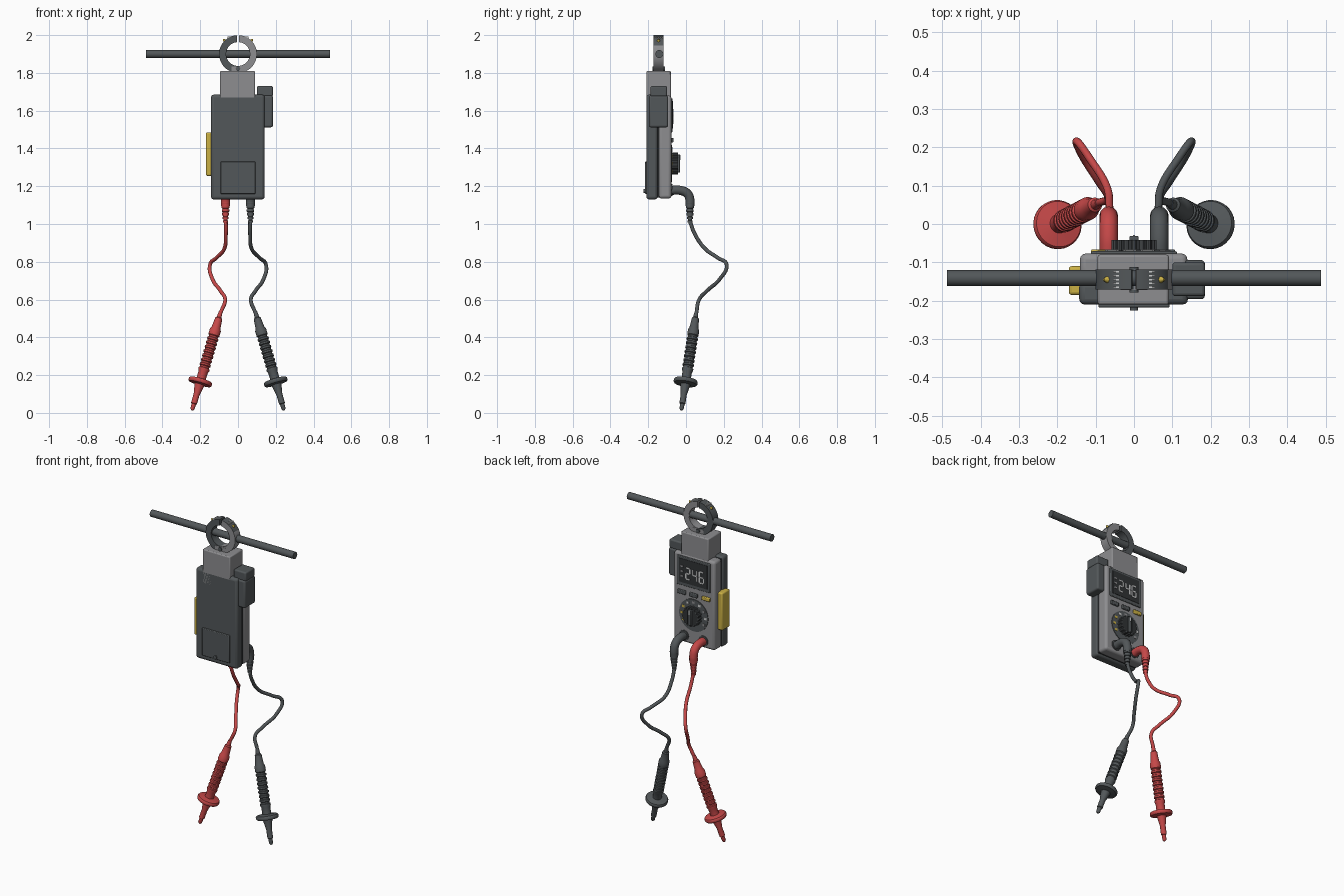
import bpy, bmesh, math
from mathutils import Vector, Matrix

if "Cube" in bpy.data.objects:
    bpy.data.objects.remove(bpy.data.objects["Cube"])


def material(name, r, g, b):
    m = bpy.data.materials.new(name)
    m.diffuse_color = (r, g, b, 1)
    m.use_nodes = True
    m.node_tree.nodes["Principled BSDF"].inputs["Base Color"].default_value = m.diffuse_color
    return m


DARK = material("charcoal", 0.085, 0.095, 0.1)
GREY = material("mid grey", 0.27, 0.27, 0.28)
RED = material("red", 0.56, 0.065, 0.065)
YELLOW = material("yellow", 0.6, 0.44, 0.06)
BLACK = material("near black", 0.03, 0.033, 0.036)
PALE = material("pale grey", 0.62, 0.63, 0.63)


def finish(name, bm, mats, matrix=None, bevel=0, segments=3):
    bmesh.ops.recalc_face_normals(bm, faces=bm.faces)
    me = bpy.data.meshes.new(name)
    bm.to_mesh(me)
    bm.free()
    for m in mats:
        me.materials.append(m)
    me.shade_smooth()
    me.set_sharp_from_angle(angle=math.radians(35))
    ob = bpy.data.objects.new(name, me)
    bpy.context.collection.objects.link(ob)
    if matrix:
        ob.matrix_world = matrix
    if bevel:
        mod = ob.modifiers.new("bevel", "BEVEL")
        mod.width = bevel
        mod.segments = segments
    return ob


def box(name, x0, x1, y0, y1, z0, z1, mat, bevel=0, segments=3):
    bm = bmesh.new()
    bmesh.ops.create_cube(bm, size=1)
    for v in bm.verts:
        v.co = ((x0 + x1) / 2 + v.co.x * (x1 - x0),
                (y0 + y1) / 2 + v.co.y * (y1 - y0),
                (z0 + z1) / 2 + v.co.z * (z1 - z0))
    return finish(name, bm, [mat], None, bevel, segments)


def lathe(name, profile, origin, direction, mat, sides=32):
    """Spin (radius, distance) points around an axis."""
    bm = bmesh.new()
    rings = [[bm.verts.new((r * math.cos(2 * math.pi * i / sides),
                            r * math.sin(2 * math.pi * i / sides), d))
              for i in range(sides)] for r, d in profile]
    for a, b in zip(rings, rings[1:]):
        for i in range(sides):
            j = (i + 1) % sides
            bm.faces.new((a[i], a[j], b[j], b[i]))
    bm.faces.new(rings[0])
    bm.faces.new(rings[-1])
    rot = Vector(direction).to_track_quat('Z', 'Y').to_matrix().to_4x4()
    return finish(name, bm, [mat], Matrix.Translation(origin) @ rot)


def rod(name, radius, p0, p1, mat, sides=32):
    d = Vector(p1) - Vector(p0)
    return lathe(name, [(radius, 0), (radius, d.length)], p0, d, mat, sides)


def tube(name, points, radius, mat):
    cu = bpy.data.curves.new(name, 'CURVE')
    cu.dimensions = '3D'
    cu.bevel_depth = radius
    cu.bevel_resolution = 4
    cu.resolution_u = 10
    cu.use_fill_caps = True
    sp = cu.splines.new('BEZIER')
    sp.bezier_points.add(len(points) - 1)
    for bp, p in zip(sp.bezier_points, points):
        bp.co = p
        bp.handle_left_type = bp.handle_right_type = 'AUTO'
    cu.materials.append(mat)
    ob = bpy.data.objects.new(name, cu)
    bpy.context.collection.objects.link(ob)


# Casing: dark rear shell, grey face shell, recessed seam between them
box("rear_shell", -0.143, 0.141, -0.21, -0.15, 1.13, 1.685, DARK, 0.015)
box("shell_seam", -0.135, 0.133, -0.16, -0.14, 1.14, 1.675, BLACK)
box("face_shell", -0.141, 0.139, -0.146, -0.077, 1.135, 1.68, GREY, 0.015)
box("battery_door", -0.093, 0.093, -0.218, -0.2, 1.16, 1.33, DARK, 0.004, 2)
rod("battery_screw", 0.011, (0, -0.225, 1.175), (0, -0.21, 1.175), DARK, 16)
box("side_trigger", -0.17, -0.13, -0.185, -0.11, 1.255, 1.485, YELLOW, 0.008)

# Jaw lever on the opposite side
box("lever_cap", 0.1, 0.185, -0.188, -0.1, 1.675, 1.73, DARK, 0.008)
box("lever_body", 0.13, 0.185, -0.196, -0.094, 1.512, 1.68, DARK, 0.01)

# Clamp neck and split ring jaw
CZ, CY = 1.9, -0.145
box("clamp_neck", -0.095, 0.091, -0.21, -0.08, 1.6, 1.81, GREY, 0.006, 2)
box("ring_mount", -0.035, 0.035, -0.172, -0.118, 1.79, 1.835, GREY)
rod("jaw_pivot", 0.012, (0, -0.178, 1.822), (0, -0.112, 1.822), DARK, 16)


def jaw(name, a0, a1, mats):
    bm = bmesh.new()
    n = 24
    secs = []
    for i in range(n + 1):
        a = a0 + (a1 - a0) * i / n
        secs.append([bm.verts.new((r * math.cos(a), CY + y, CZ + r * math.sin(a)))
                     for r, y in ((0.063, -0.026), (0.1, -0.026), (0.1, 0.026), (0.063, 0.026))])
    for s, t in zip(secs, secs[1:]):
        for k in range(4):
            f = bm.faces.new((s[k], s[(k + 1) % 4], t[(k + 1) % 4], t[k]))
            # upper outer rim is dark
            if len(mats) > 1 and k == 1 and f.calc_center_median().z > CZ + 0.05:
                f.material_index = 1
    bm.faces.new(secs[0])
    bm.faces.new(secs[-1])
    finish(name, bm, mats)


jaw("jaw_light", -math.pi / 2, math.pi / 2 - 0.07, [GREY, DARK])
jaw("jaw_dark", math.pi / 2 + 0.07, math.pi * 1.5, [DARK])
for s in (-1, 1):
    d = Vector((s * 0.707, 0, 0.707))
    c = Vector((0, CY, CZ))
    lathe("jaw_marker", [(0.01, 0), (0.003, 0.014)], c + d * 0.097, d, YELLOW, 12)
    for i in range(5):
        y = CY - 0.02 + i * 0.01
        box("jaw_tooth", s * 0.046 - 0.009, s * 0.046 + 0.009, y - 0.002, y + 0.002,
            1.98, 1.992, PALE)
rod("clamped_conductor", 0.021, (-0.487, -0.141, 1.9), (0.487, -0.141, 1.9), DARK)

# Display with segment readout
box("display_bezel", -0.112, 0.112, -0.085, -0.071, 1.485, 1.665, DARK, 0.004, 2)
box("display_glass", -0.095, 0.095, -0.075, -0.069, 1.505, 1.65, BLACK)
SEGMENTS = {"t": (0, 1, 1), "m": (0, 0, 1), "b": (0, -1, 1), "ul": (1, .5, 0),
            "ur": (-1, .5, 0), "ll": (1, -.5, 0), "lr": (-1, -.5, 0)}
READOUT = (("t", "ur", "m", "ll", "b"), ("ul", "ur", "m", "lr"),
           ("t", "ul", "m", "ll", "lr", "b"))
for n, digit in enumerate(READOUT):
    for key in digit:
        sx, sz, flat = SEGMENTS[key]
        x, z = 0.035 - n * 0.046 + sx * 0.014, 1.568 + sz * 0.034
        w, h = (0.013, 0.004) if flat else (0.004, 0.015)
        box("readout_segment", x - w, x + w, -0.07, -0.067, z - h, z + h, PALE)
for i in range(3):
    box("status_mark", 0.066, 0.084, -0.07, -0.067, 1.54 + i * 0.03, 1.55 + i * 0.03, GREY)

# Push buttons
for x, mat in ((0.08, DARK), (0, DARK), (-0.085, YELLOW)):
    box("push_button", x - 0.027, x + 0.027, -0.08, -0.066, 1.432, 1.456, mat, 0.004, 2)

# Rotary selector: plate, range marks, fluted knob with grip
rod("dial_plate", 0.098, (0, -0.08, 1.32), (0, -0.073, 1.32), DARK, 48)
for i in range(9):
    a = math.radians(-30 + i * 30)
    x, z = 0.08 * math.cos(a), 1.32 + 0.08 * math.sin(a)
    box("range_mark", x - 0.008, x + 0.008, -0.074, -0.071, z - 0.007, z + 0.007,
        YELLOW if i < 3 else PALE if i % 2 else GREY)
rod("selector_knob", 0.053, (0, -0.078, 1.32), (0, -0.042, 1.32), BLACK, 32)
for i in range(16):
    a = i * math.pi / 8
    x, z = 0.053 * math.cos(a), 1.32 + 0.053 * math.sin(a)
    rod("knob_flute", 0.006, (x, -0.075, z), (x, -0.042, z), DARK, 8)
box("knob_grip", -0.012, 0.012, -0.05, -0.031, 1.272, 1.368, DARK, 0.004, 2)
box("knob_pointer", -0.003, 0.003, -0.032, -0.029, 1.34, 1.366, PALE)

# Test leads: elbow plug, ribbed strain relief, loose wire, probe
PATH = ((0.064, 0.022, 1.01), (0.064, 0.045, 0.95), (0.072, 0.1, 0.87), (0.115, 0.17, 0.82),
        (0.148, 0.215, 0.785), (0.136, 0.18, 0.71), (0.092, 0.11, 0.645),
        (0.068, 0.07, 0.6), (0.092, 0.055, 0.53))
RELIEF = [(0.024, 0)]
for i in range(5):
    r, d = 0.022 - i * 0.0022, 0.015 + i * 0.019
    RELIEF += [(r, d), (r, d + 0.011), (r - 0.005, d + 0.012), (r - 0.005, d + 0.018)]
PROBE = [(0.01, 0), (0.013, 0.03), (0.019, 0.035), (0.024, 0.09), (0.03, 0.1), (0.03, 0.13)]
for i in range(8):
    d = 0.135 + i * 0.024
    PROBE += [(0.025, d), (0.025, d + 0.008), (0.03, d + 0.011), (0.03, d + 0.02)]
PROBE += [(0.025, 0.335), (0.025, 0.372), (0.06, 0.378), (0.064, 0.384), (0.064, 0.394),
          (0.06, 0.4), (0.027, 0.404), (0.016, 0.46), (0.016, 0.51), (0.012, 0.513),
          (0.011, 0.54), (0.005, 0.548)]
for s, mat, tag in ((1, DARK, "dark"), (-1, RED, "red")):
    x = s * 0.066
    rod(tag + "_socket", 0.031, (x, -0.08, 1.18), (x, -0.071, 1.18), DARK)
    tube(tag + "_elbow_plug", [(x, -0.08, 1.178), (x, -0.03, 1.178), (x, 0.008, 1.16),
                               (x, 0.021, 1.125), (x, 0.021, 1.095)], 0.024, mat)
    lathe(tag + "_strain_relief", RELIEF, (x, 0.021, 1.11), (0, 0, -1), mat)
    tube(tag + "_wire", [(s * p[0], p[1], p[2]) for p in PATH], 0.01, mat)
    lathe(tag + "_probe", PROBE, (s * 0.092, 0.055, 0.534), (s * 0.152, -0.08, -0.522), mat)
